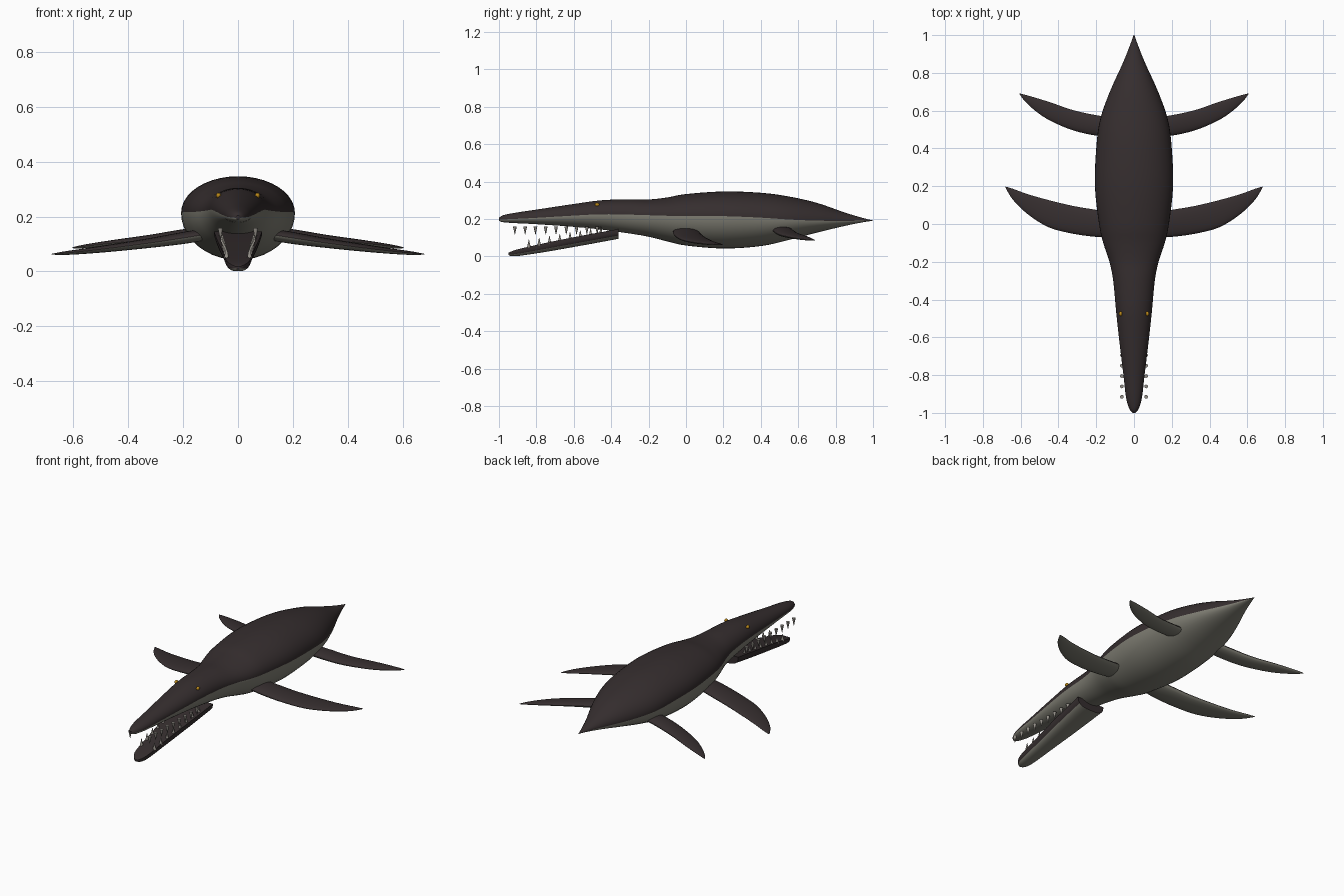
import bpy, bmesh, math
from mathutils import Matrix, Vector

cube = bpy.data.objects.get("Cube")
if cube:
    bpy.data.objects.remove(cube)


def material(name, r, g, b):
    mat = bpy.data.materials.new(name)
    mat.use_nodes = True
    mat.diffuse_color = (r, g, b, 1)
    mat.node_tree.nodes["Principled BSDF"].inputs["Base Color"].default_value = (r, g, b, 1)
    return mat


dark = material("dark skin", .036, .027, .028)
pale = material("pale belly", .21, .205, .17)
ivory = material("tooth ivory", .3, .28, .25)
amber = material("amber eye", .5, .25, .01)


def finish(name, bm, mats):
    """Turn a bmesh into a smooth shaded object."""
    bmesh.ops.recalc_face_normals(bm, faces=bm.faces)
    mesh = bpy.data.meshes.new(name)
    bm.to_mesh(mesh)
    bm.free()
    for mat in mats:
        mesh.materials.append(mat)
    obj = bpy.data.objects.new(name, mesh)
    bpy.context.collection.objects.link(obj)
    bpy.ops.object.select_all(action='DESELECT')
    obj.select_set(True)
    bpy.context.view_layer.objects.active = obj
    bpy.ops.object.shade_smooth_by_angle(angle=math.radians(40))
    return obj


def smooth_keys(keys, steps):
    """Pass a smooth curve through the key sections."""
    keys = [Vector(k) for k in keys]
    out = []
    for i in range(len(keys) - 1):
        a, b = keys[max(i - 1, 0)], keys[i]
        c, d = keys[i + 1], keys[min(i + 2, len(keys) - 1)]
        for j in range(steps):
            t = j / steps
            out.append((2 * b + (c - a) * t + (2 * a - 5 * b + 4 * c - d) * t * t
                        + (3 * b - a - 3 * c + d) * t ** 3) / 2)
    return out + [keys[-1]]


def power(v, p):
    return math.copysign(abs(v) ** p, v)


def loft(name, keys, place, sides=32, p=1.0, limit=0.0, steps=4):
    """Keys hold station, centre, half width, bottom, middle, top."""
    bm = bmesh.new()
    rings = []
    angles = [2 * math.pi * i / sides for i in range(sides)]
    for s, centre, half, low, mid, top in smooth_keys(keys, steps):
        ring = []
        for a in angles:
            up = power(math.sin(a), p)
            z = mid + up * (top - mid if up > 0 else mid - low)
            ring.append(bm.verts.new(place(s, centre + half * power(math.cos(a), p), z)))
        rings.append(ring)
    for r0, r1 in zip(rings, rings[1:]):
        for i in range(sides):
            j = (i + 1) % sides
            face = bm.faces.new((r0[i], r0[j], r1[j], r1[i]))
            face.material_index = int(math.sin(angles[i] + math.pi / sides) < limit)
    bm.faces.new(rings[0])
    bm.faces.new(rings[-1])
    return finish(name, bm, [dark, pale])


def along_y(s, side, z):
    return (side, s, z)


# Body with upper jaw: y, half width, bottom, colour line, top
body = [
    (-1, .006, .19, .195, .205), (-.98, .024, .183, .197, .219),
    (-.92, .042, .178, .2, .232), (-.8, .056, .172, .206, .25),
    (-.6, .08, .158, .218, .28), (-.45, .096, .143, .225, .3),
    (-.3, .11, .122, .223, .305), (-.2, .13, .105, .22, .304),
    (-.1, .163, .08, .217, .315), (0, .185, .058, .217, .333),
    (.2, .207, .042, .215, .347), (.4, .2, .055, .207, .34),
    (.55, .18, .088, .197, .32), (.7, .128, .127, .191, .286),
    (.85, .06, .163, .19, .234), (.95, .02, .183, .191, .204), (1, .002, .19, .191, .192),
]
loft("body", [(y, 0, w, lo, mid, top) for y, w, lo, mid, top in body], along_y, sides=40)

# Open lower jaw with a flat mouth floor: y, half width, bottom, top
jaw = [(-.95, .008, .008, .018), (-.935, .026, .002, .026), (-.89, .043, .003, .04),
       (-.75, .056, .024, .072), (-.55, .075, .059, .112), (-.36, .088, .094, .146)]
loft("lower_jaw", [(y, 0, w, lo, top, top) for y, w, lo, top in jaw], along_y,
     p=.7, limit=-.55)

# Flippers: x, leading edge, trailing edge, height, half thickness
front = [(.12, -.07, .06, .135, .022), (.2, -.068, .075, .122, .022),
         (.32, -.052, .095, .104, .018), (.45, -.018, .126, .087, .014),
         (.56, .05, .157, .074, .01), (.64, .127, .186, .066, .006), (.68, .192, .198, .063, .001)]
rear = [(.1, .46, .56, .145, .02), (.2, .468, .576, .134, .02),
        (.32, .495, .602, .118, .016), (.44, .545, .643, .105, .012),
        (.52, .597, .668, .096, .009), (.58, .653, .685, .089, .005), (.605, .686, .691, .086, .001)]
for label, keys in (("front", front), ("rear", rear)):
    for side, sign in (("left", 1), ("right", -1)):
        sections = [(x, (a + b) / 2, (b - a) / 2, z - t, z, z + t) for x, a, b, z, t in keys]
        loft(f"{side}_{label}_flipper", sections,
             lambda s, y, z, sign=sign: (sign * s, y, z), sides=20)


def teeth(name, spots, flip):
    """One cone per spot on both sides of the mouth."""
    bm = bmesh.new()
    turn = Matrix.Rotation(math.pi if flip else 0, 4, 'X')
    for x, y, z in spots:
        for sign in (1, -1):
            bmesh.ops.create_cone(bm, cap_ends=True, segments=10, radius1=.01, radius2=.001,
                                  depth=.042, matrix=Matrix.Translation((sign * x, y, z)) @ turn)
    finish(name, bm, [ivory])


# Rows of pointed teeth
count = 9
teeth("upper_teeth", [(.064, -.915 + .055 * i, .138) for i in range(count)], True)
teeth("lower_teeth", [(.042 + .003 * i, -.84 + .055 * i, .068 + .01 * i)
                      for i in range(count - 1)], False)

# Eyes
for side, sign in (("left", 1), ("right", -1)):
    bm = bmesh.new()
    bmesh.ops.create_uvsphere(bm, u_segments=16, v_segments=10, radius=.011)
    bmesh.ops.scale(bm, vec=(.8, 1.1, .9), verts=bm.verts)
    bmesh.ops.translate(bm, vec=(sign * .071, -.475, .277), verts=bm.verts)
    finish(f"{side}_eye", bm, [amber])
